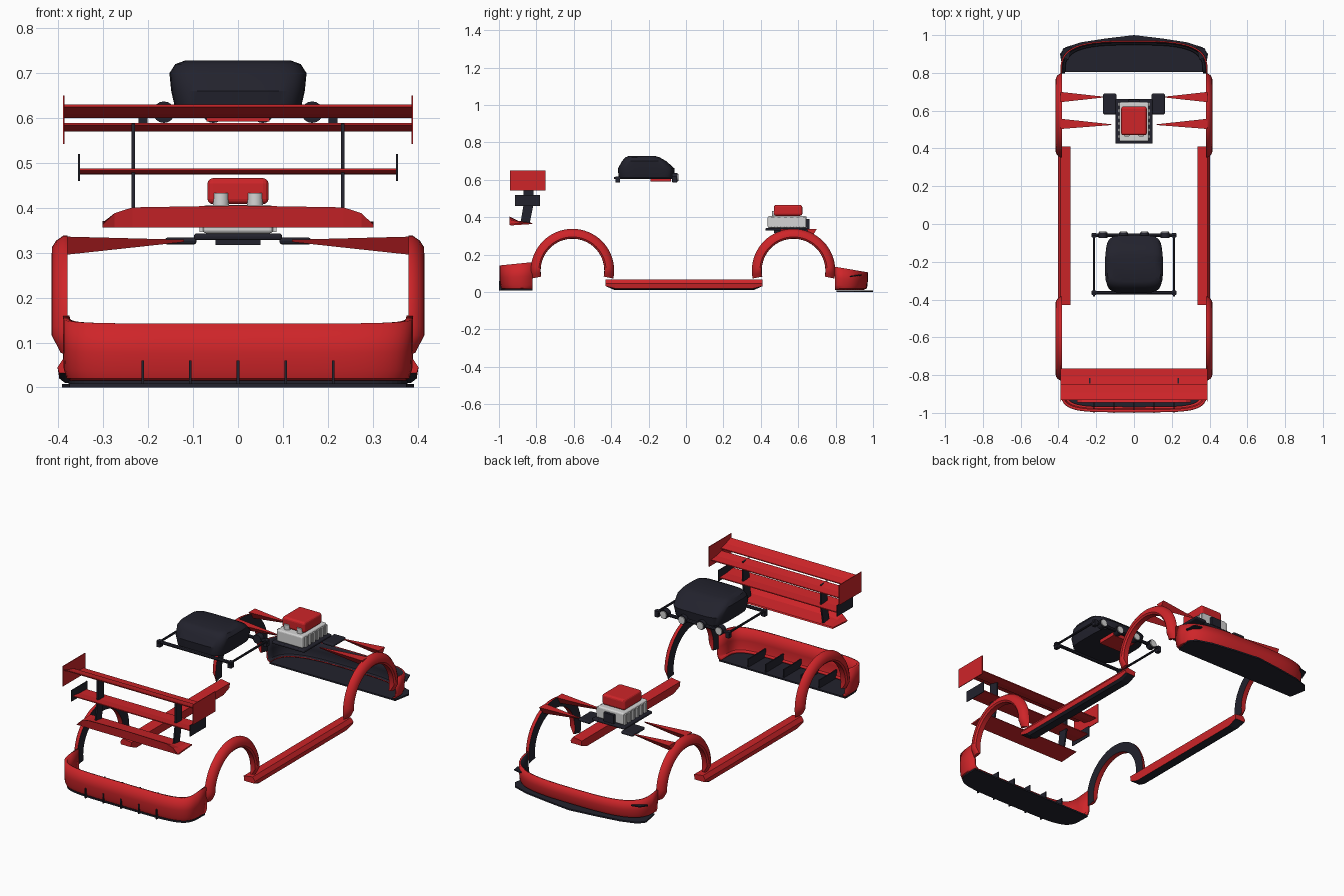
import bpy, bmesh, math
from mathutils import Vector

if "Cube" in bpy.data.objects:
    bpy.data.objects.remove(bpy.data.objects["Cube"])


def material(name, rgb):
    m = bpy.data.materials.new(name)
    m.diffuse_color = (*rgb, 1)
    m.use_nodes = True
    m.node_tree.nodes["Principled BSDF"].inputs["Base Color"].default_value = m.diffuse_color
    return m


RED = material("red paint", (0.62, 0.018, 0.022))
DARK = material("dark plastic", (0.016, 0.016, 0.026))
GREY = material("light metal", (0.66, 0.66, 0.66))


def build(name, verts, faces, mats, smooth=None, recalc=True):
    me = bpy.data.meshes.new(name)
    me.from_pydata(verts, [], faces)
    if recalc:
        bm = bmesh.new()
        bm.from_mesh(me)
        bmesh.ops.recalc_face_normals(bm, faces=bm.faces)
        bm.to_mesh(me)
        bm.free()
    for m in mats:
        me.materials.append(m)
    ob = bpy.data.objects.new(name, me)
    bpy.context.collection.objects.link(ob)
    if smooth:
        bpy.ops.object.select_all(action='DESELECT')
        ob.select_set(True)
        bpy.context.view_layer.objects.active = ob
        bpy.ops.object.shade_smooth_by_angle(angle=math.radians(smooth))
    return ob


def loft(name, rings, mats, smooth=None):
    """Skin equal-sized closed rings and cap both ends."""
    n = len(rings[0])
    verts = [p for r in rings for p in r]
    faces = [(i * n + j, i * n + (j + 1) % n, (i + 1) * n + (j + 1) % n, (i + 1) * n + j)
             for i in range(len(rings) - 1) for j in range(n)]
    faces += [tuple(range(n)), tuple(range(len(verts) - n, len(verts)))]
    return build(name, verts, faces, mats, smooth)


def box(name, x, y, z, mat, bevel=0):
    ring = lambda h: [(x[0], y[0], h), (x[1], y[0], h), (x[1], y[1], h), (x[0], y[1], h)]
    ob = loft(name, [ring(z[0]), ring(z[1])], [mat])
    if bevel:
        b = ob.modifiers.new("bevel", 'BEVEL')
        b.width, b.segments = bevel, 3
    return ob


def side_plate(name, x0, x1, profile, mat):
    """Extrude a (y, z) profile along x."""
    return loft(name, [[(x, y, z) for y, z in profile] for x in (x0, x1)], [mat])


def cylinder(name, a, b, r, mat, n=16):
    a, b = Vector(a), Vector(b)
    q = (b - a).to_track_quat('Z', 'Y')
    ring = [q @ Vector((r * math.cos(2 * math.pi * k / n), r * math.sin(2 * math.pi * k / n), 0))
            for k in range(n)]
    return loft(name, [[tuple(c + p) for p in ring] for c in (a, b)], [mat], 40)


def power(v, e):
    return math.copysign(abs(v) ** e, v)


def outline(half, y0, depth, n, inset=0, steps=28):
    """Half superellipse, from -x to +x."""
    pts = []
    for k in range(steps + 1):
        t = math.pi * (k / steps - 0.5)
        pts.append(((half - inset) * power(math.sin(t), 2 / n),
                    y0 + (depth - math.copysign(inset, depth)) * abs(math.cos(t)) ** (2 / n)))
    return pts


def bumper(name, shape, rows, top, mats, thick):
    """Wrap-around wall: rows of (height fraction, inset) below a sloping top edge."""
    verts, flip = [], shape[2] > 0
    for f, inset in rows:
        pts = outline(*shape, inset=inset)
        for x, y in (reversed(pts) if flip else pts):
            verts.append((x, y, 0.012 + f * (top(y) - 0.012)))
    n = len(verts) // len(rows)
    faces = [(i * n + j, i * n + j + 1, (i + 1) * n + j + 1, (i + 1) * n + j)
             for i in range(len(rows) - 1) for j in range(n - 1)]
    ob = build(name, verts, faces, mats, 40, recalc=False)
    s = ob.modifiers.new("shell", 'SOLIDIFY')
    s.thickness = thick
    s.material_offset = len(mats) - 1
    return ob


# Bumpers
ROWS = [(0, 0.022), (0.06, 0.008), (0.2, 0.002), (0.5, 0), (1, 0)]
REAR = (0.39, -0.82, -0.177, 5)
FRONT = (0.39, 0.797, 0.175, 3.2)
bumper("rear_bumper", REAR, ROWS, lambda y: 0.142 + 0.1 * (y + 1), [RED], 0.015)
bumper("front_bumper", FRONT, ROWS, lambda y: 0.135 - 0.17 * (y - 0.8), [RED, DARK], 0.008)

# Rear diffuser floor and fins
floor = outline(0.378, -0.82, -0.168, 5)
loft("diffuser_floor", [[(x, y, z) for x, y in floor] for z in (0.008, 0.016)], [DARK])
for k in range(-2, 3):
    x = k * 0.106
    side_plate("diffuser_fin", x - 0.003, x + 0.003,
               [(-1, 0.008), (-0.83, 0.01), (-0.83, 0.06), (-1, 0.06)], DARK)

# Front splitter
half = [(0.375, 0.805), (0.392, 0.9), (0.365, 0.935), (0.28, 0.962), (0.15, 0.982)]
plan = half + [(0, 1.0)] + [(-x, y) for x, y in reversed(half)]
loft("front_splitter", [[(x, y, z) for x, y in plan] for z in (0, 0.008)], [DARK])

ARCH = [(0.170, 0.380), (0.171, 0.408), (0.180, 0.415), (0.198, 0.414), (0.212, 0.405),
        (0.223, 0.389), (0.223, 0.380)]
for s in (-1, 1):
    # Corner winglets
    loft("corner_winglet", [[(s * 0.345, 0.87, z), (s * 0.39, 0.88, z), (s * 0.375, 0.93, z + 0.008),
                             (s * 0.33, 0.94, z + 0.008)] for z in (0.08, 0.086)], [DARK])

    # Wheel arch flares, dark on the inside
    for label, cy in (("rear", -0.607), ("front", 0.575)):
        rings = []
        for k in range(37):
            a = math.radians(-11 + 202 * k / 36)
            low = max(0, -math.sin(a)) * 0.1
            rings.append([(s * max(0.38, x - low), cy + r * math.cos(a), 0.115 + r * math.sin(a))
                          for r, x in ARCH])
        ob = loft(label + "_arch_flare", rings, [RED, DARK], 40)
        for p in ob.data.polygons:
            if p.normal.x * s < -0.9:
                p.material_index = 1

    # Side skirts with dark underside
    skirt = [(0.335, 0.058), (0.388, 0.066), (0.402, 0.045), (0.398, 0.02), (0.385, 0.01), (0.338, 0.012)]
    rings = [[(s * x, y, max(z, lo)) for x, z in skirt]
             for y, lo in ((-0.43, 0.032), (-0.38, 0.01), (0.36, 0.01), (0.41, 0.032))]
    ob = loft("side_skirt", rings, [RED, DARK])
    for p in ob.data.polygons:
        if p.normal.z < -0.5:
            p.material_index = 1

    # Tapering blades from the front arches to the engine
    for y, ty, tx in ((0.53, 0.526, 0.12), (0.672, 0.672, 0.16)):
        loft("hood_blade", [[(s * 0.388, y - 0.027, 0.336), (s * 0.388, y + 0.027, 0.336),
                             (s * 0.388, y, 0.295)],
                            [(s * tx, ty - 0.002, 0.329), (s * tx, ty + 0.002, 0.329),
                             (s * tx, ty, 0.324)]], [RED])

    # Wing end plates and struts
    box("upper_end_plate", (s * 0.388 - 0.002, s * 0.388 + 0.002), (-0.94, -0.75), (0.542, 0.65), RED)
    box("lower_end_plate", (s * 0.354 - 0.002, s * 0.354 + 0.002), (-0.915, -0.78), (0.46, 0.52), DARK)
    side_plate("wing_strut", s * 0.233 - 0.004, s * 0.233 + 0.004,
               [(-0.885, 0.37), (-0.835, 0.37), (-0.815, 0.47), (-0.815, 0.585), (-0.868, 0.588),
                (-0.868, 0.47)], DARK)

    # Hood vents beside the engine
    box("hood_vent", (s * 0.128 - 0.036, s * 0.128 + 0.036), (0.58, 0.69), (0.318, 0.334), DARK, 0.012)


# Wing planes
def plane(name, w, y0, z0, y1, z1, t=0.005):
    ym, zm = (y0 + y1) / 2, (z0 + z1) / 2 - 0.003
    side_plate(name, -w, w, [(y0, z0), (ym, zm), (y1, z1), (y1, z1 - t), (ym, zm - t), (y0, z0 - t)], RED)


plane("upper_wing_front", 0.387, -0.765, 0.575, -0.856, 0.589)
plane("upper_wing_rear", 0.387, -0.85, 0.605, -0.932, 0.63)
plane("lower_wing", 0.354, -0.79, 0.479, -0.905, 0.488)

# Tail spoiler
loft("tail_spoiler", [[(x, -0.945, zt), (x, -0.938, 0.356), (x, -0.82, 0.364), (x, -0.825, 0.37),
                       (x, -0.9, 0.366 + (zt - 0.36) * 0.35)]
                      for x, zt in ((-0.302, 0.362), (-0.275, 0.388), (-0.235, 0.401), (0, 0.405),
                                    (0.235, 0.401), (0.275, 0.388), (0.302, 0.362))], [RED])

# Engine
box("engine_tray", (-0.098, 0.098), (0.425, 0.662), (0.328, 0.343), DARK, 0.006)
box("engine_neck", (-0.05, 0.05), (0.47, 0.62), (0.317, 0.33), DARK)
box("engine_block", (-0.078, 0.078), (0.437, 0.645), (0.343, 0.406), GREY, 0.008)
for s in (-1, 1):
    for k in range(6):
        y = 0.455 + k * 0.034
        box("engine_rib", (s * 0.081 - 0.005, s * 0.081 + 0.005), (y, y + 0.017), (0.346, 0.398), GREY)
    cylinder("intake_stack", (s * 0.038, 0.478, 0.4), (s * 0.038, 0.478, 0.433), 0.018, GREY)
box("engine_pulley", (-0.03, 0.03), (0.643, 0.66), (0.343, 0.39), DARK)
box("engine_scoop", (-0.068, 0.068), (0.47, 0.622), (0.408, 0.466), RED, 0.012)

# Roof box
rings = []
for z, w, ya, yb in ((0.612, 0.138, -0.36, -0.065), (0.66, 0.149, -0.365, -0.06), (0.7, 0.153, -0.342, -0.105),
                     (0.72, 0.14, -0.326, -0.14), (0.728, 0.118, -0.305, -0.165)):
    ring = []
    for k in range(32):
        a = 2 * math.pi * (k + 0.5) / 32
        ring.append((w * power(math.cos(a), 0.4),
                     (ya + yb) / 2 + (yb - ya) / 2 * power(math.sin(a), 0.4), z))
    rings.append(ring)
loft("roof_box", rings, [DARK], 35)
box("roof_box_hatch", (-0.07, 0.07), (-0.19, -0.08), (0.592, 0.612), RED)

# Roof rack and lamps
for y in (-0.06, -0.365):
    cylinder("rack_crossbar", (-0.225, y, 0.61), (0.225, y, 0.61), 0.009, DARK, 8)
for s in (-1, 1):
    cylinder("rack_side_rail", (s * 0.212, -0.385, 0.61), (s * 0.212, -0.05, 0.61), 0.006, DARK, 8)
    for y in (-0.06, -0.365):
        box("rack_foot", (s * 0.212 - 0.01, s * 0.212 + 0.01), (y - 0.012, y + 0.012), (0.585, 0.618), DARK)
for k in range(4):
    x = -0.165 + 0.11 * k
    cylinder("lamp_housing", (x, -0.075, 0.613), (x, -0.045, 0.613), 0.024, DARK)
    cylinder("lamp_lens", (x, -0.046, 0.613), (x, -0.04, 0.613), 0.019, GREY)
